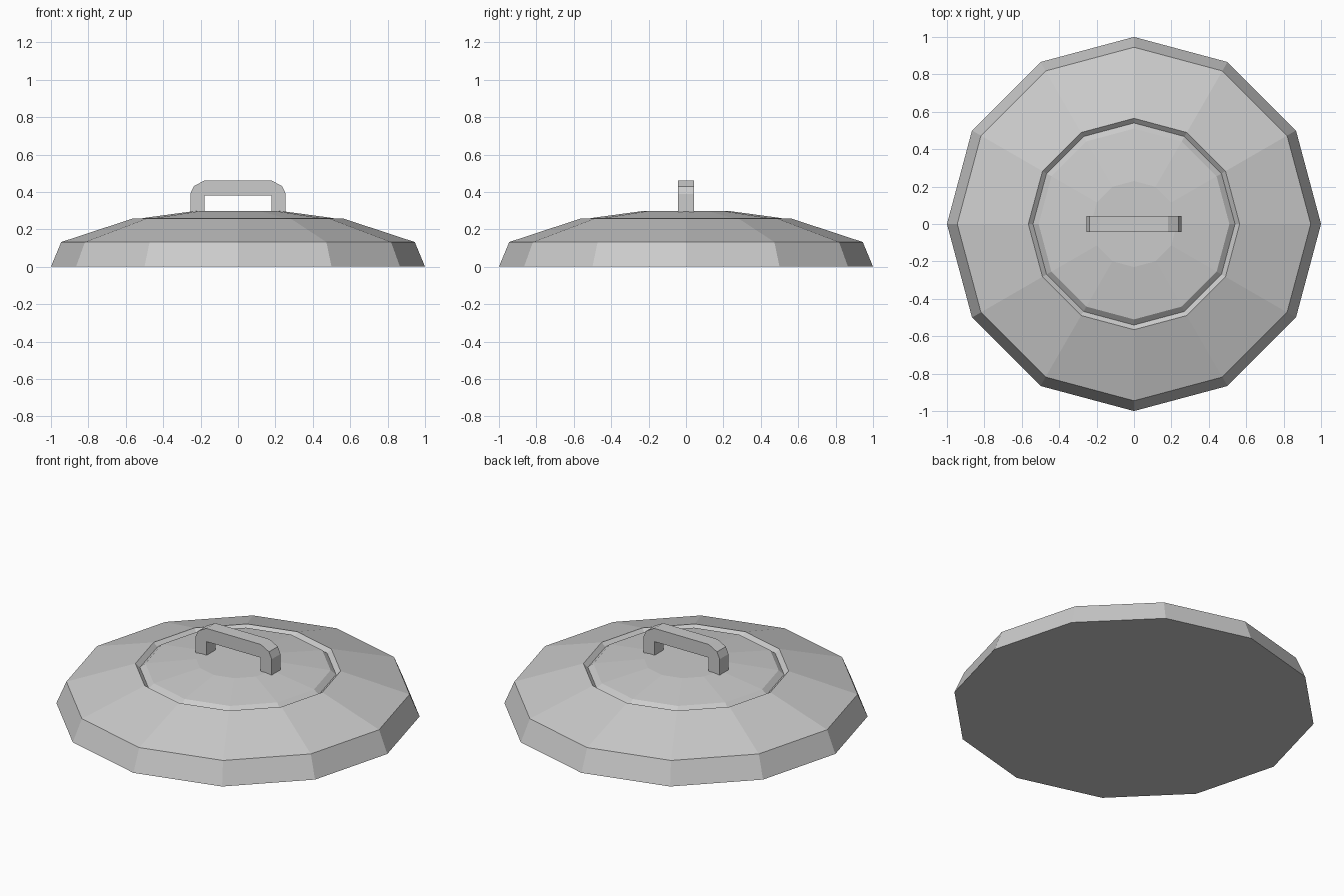
import bpy, bmesh
from math import cos, sin, tau

if "Cube" in bpy.data.objects:
    bpy.data.objects.remove(bpy.data.objects["Cube"])

SIDES = 12


def make_object(name, bm):
    bmesh.ops.recalc_face_normals(bm, faces=bm.faces)
    mesh = bpy.data.meshes.new(name)
    bm.to_mesh(mesh)
    bm.free()
    obj = bpy.data.objects.new(name, mesh)
    bpy.context.collection.objects.link(obj)
    return obj


def lathe(name, profile):
    bm = bmesh.new()
    rings = [[bm.verts.new((r * cos(tau * i / SIDES), r * sin(tau * i / SIDES), z))
              for i in range(SIDES)] for r, z in profile]
    for low, high in zip(rings, rings[1:]):
        for i in range(SIDES):
            j = (i + 1) % SIDES
            bm.faces.new((low[i], low[j], high[j], high[i]))
    bm.faces.new(rings[0])
    bm.faces.new(rings[-1])
    return make_object(name, bm)


def extrude_strip(name, outer, inner, half_width):
    bm = bmesh.new()
    pairs = [(bm.verts.new((ox, -half_width, oz)), bm.verts.new((ix, -half_width, iz)))
             for (ox, oz), (ix, iz) in zip(outer, inner)]
    for (o1, i1), (o2, i2) in zip(pairs, pairs[1:]):
        # the inner corner is shared, so some sections are triangles
        bm.faces.new((o1, o2, i2, i1))
    bmesh.ops.remove_doubles(bm, verts=bm.verts, dist=0.0001)
    result = bmesh.ops.extrude_face_region(bm, geom=bm.faces[:])
    moved = [g for g in result["geom"] if isinstance(g, bmesh.types.BMVert)]
    bmesh.ops.translate(bm, verts=moved, vec=(0, 2 * half_width, 0))
    return make_object(name, bm)


# lid: sloped rim, shoulder, shallow groove and low dome with a flat centre
lathe("lid", [(1.0, 0.0), (0.945, 0.132), (0.565, 0.257), (0.54, 0.235),
              (0.51, 0.26), (0.23, 0.298)])

# handle: square-section arch with chamfered corners
outer = [(-0.255, 0.285), (-0.255, 0.39), (-0.237, 0.43), (-0.182, 0.46)]
inner = [(-0.18, 0.285), (-0.18, 0.38), (-0.18, 0.38), (-0.18, 0.38)]
mirror = lambda pts: pts + [(-x, z) for x, z in reversed(pts)]
extrude_strip("handle", mirror(outer), mirror(inner), 0.042)
